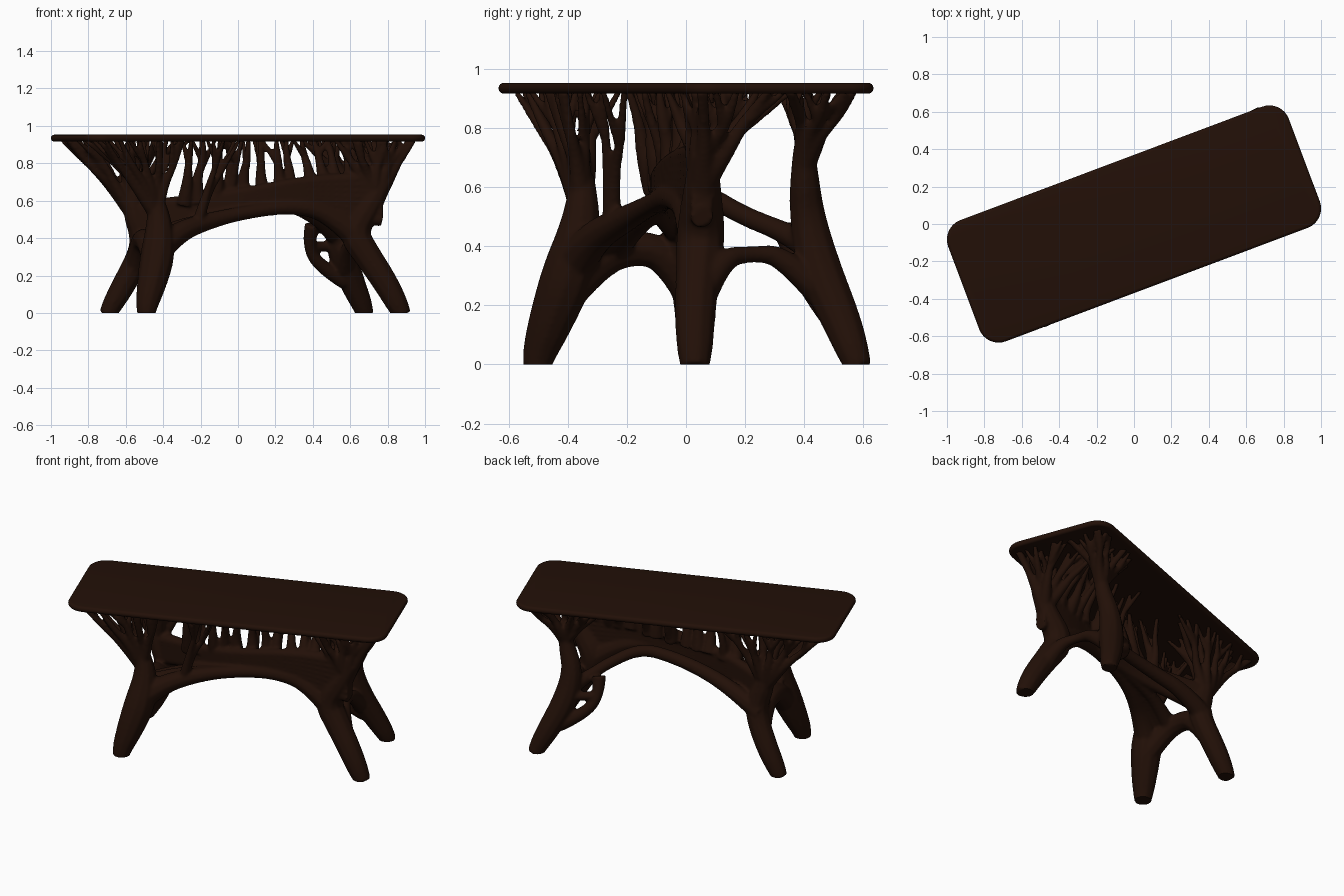
import bpy, bmesh, math, random
from mathutils import Vector, Matrix

if "Cube" in bpy.data.objects:
    bpy.data.objects.remove(bpy.data.objects["Cube"])

random.seed(7)
ANG = math.radians(20.6)
ROT = Matrix.Rotation(ANG, 3, 'Z')

wood = bpy.data.materials.new("dark_wood")
wood.diffuse_color = (0.016, 0.005, 0.0022, 1)
wood.use_nodes = True
wood.node_tree.nodes["Principled BSDF"].inputs["Base Color"].default_value = wood.diffuse_color

# ---- table top: rounded slab turned about z ----
bm = bmesh.new()
bmesh.ops.create_cube(bm, size=1)
bmesh.ops.scale(bm, verts=bm.verts, vec=(1.945, 0.692, 0.036))
upright = [e for e in bm.edges if abs(e.verts[0].co.z - e.verts[1].co.z) > 0.01]
bmesh.ops.bevel(bm, geom=upright, offset=0.11, segments=8, profile=0.5, affect='EDGES')
rims = [e for e in bm.edges if abs(e.verts[0].co.z - e.verts[1].co.z) < 0.001]
bmesh.ops.bevel(bm, geom=rims, offset=0.017, segments=4, profile=0.5, affect='EDGES')
bmesh.ops.rotate(bm, verts=bm.verts, matrix=ROT, cent=(0, 0, 0))
bmesh.ops.translate(bm, verts=bm.verts, vec=(0, 0, 0.935))
me = bpy.data.meshes.new("table_top")
bm.to_mesh(me)
bm.free()
top = bpy.data.objects.new("table_top", me)
bpy.context.collection.objects.link(top)
me.materials.append(wood)

# ---- all grown wood is drawn as tapered tubes, then fused ----
cu = bpy.data.curves.new("grown_wood", 'CURVE')
cu.dimensions = '3D'
cu.bevel_depth = 1.0
cu.bevel_resolution = 3
cu.use_fill_caps = True


def tube(pts):
    """pts: (x, y, z, radius) control points"""
    s = cu.splines.new('NURBS')
    s.points.add(len(pts) - 1)
    for p, q in zip(s.points, pts):
        p.co = (q[0], q[1], q[2], 1)
        p.radius = q[3]
    s.order_u = min(3, len(pts))
    s.use_endpoint_u = True
    s.resolution_u = 6


def tip(u, v):
    return ROT @ Vector((u, v, 0.925))


def branch(root, r, end, twigs=2):
    """strand from root to the table underside, with side twigs"""
    a, b = Vector(root), Vector(end)
    d = b - a
    side = Vector((random.uniform(-1, 1), random.uniform(-1, 1), 0)) * 0.02
    m1 = a + d * 0.35 + side + Vector((-d.x, -d.y, 0)) * 0.06
    m2 = a + d * 0.7 - side * 0.6
    tube([(*a, r), (*m1, r * 0.62), (*m2, r * 0.45), (*b, 0.013)])
    for k in range(twigs):
        s = a.lerp(b, random.uniform(0.5, 0.72))
        w = random.uniform(0, 2 * math.pi)
        e = ROT.transposed() @ (b + Vector((math.cos(w), math.sin(w), 0)) * 0.075)
        e.x = max(-0.9, min(0.9, e.x))
        e.y = max(-0.29, min(0.29, e.y))
        e = ROT @ e
        tube([(*s, r * 0.42), (*(s.lerp(e, 0.55)), 0.015), (*e, 0.011)])


# four splayed legs with their trunks
tube([(-.49, -.505, -.012, .048), (-.49, -.50, .03, .058), (-.465, -.46, .14, .078),
      (-.43, -.40, .30, .095), (-.42, -.36, .45, .075), (-.43, -.35, .56, .055), (-.45, -.35, .64, .04)])
tube([(-.70, .03, -.012, .045), (-.68, .03, .03, .056), (-.61, .03, .15, .066), (-.52, .01, .32, .068),
      (-.51, -.01, .42, .07), (-.56, -.02, .54, .06), (-.575, -.02, .66, .04)])
tube([(.68, .585, -.012, .045), (.67, .57, .03, .055), (.62, .53, .14, .068), (.55, .45, .32, .078),
      (.53, .41, .50, .062), (.58, .40, .64, .05), (.60, .40, .75, .035)])
tube([(.88, .03, -.012, .048), (.86, .03, .03, .06), (.79, .03, .16, .07), (.69, .04, .31, .075),
      (.61, .05, .43, .085), (.71, .055, .58, .068), (.79, .06, .72, .045)])

# looped root with two holes on the back right leg
tube([(.40, .33, .47, .045), (.37, .36, .37, .03), (.43, .42, .25, .036), (.57, .49, .17, .045)])
tube([(.38, .37, .36, .026), (.54, .46, .35, .03)])

# long arches bowing toward the centre, meeting in the middle
tube([(-.42, -.38, .34, .075), (-.33, -.32, .43, .06), (-.15, -.20, .495, .045),
      (.05, -.12, .54, .036), (.30, -.05, .575, .04), (.50, .02, .53, .055), (.65, .05, .40, .08)])
tube([(-.54, .01, .36, .06), (-.38, .03, .46, .05), (-.15, .01, .52, .042), (.08, .02, .56, .038),
      (.28, .06, .58, .036), (.42, .20, .50, .034), (.47, .33, .45, .036), (.53, .42, .40, .05)])

# short arches at both ends
tube([(-.43, -.41, .24, .07), (-.47, -.30, .36, .065), (-.50, -.17, .40, .06),
      (-.52, -.06, .37, .06), (-.55, .01, .25, .06)])
tube([(.73, .05, .24, .06), (.68, .12, .36, .04), (.63, .22, .375, .025),
      (.59, .33, .37, .04), (.57, .46, .24, .055)])

# inner side of the front arch, thickened toward the left
for k in range(2):
    tube([(-.47, -.30 + .06 * k, .39, .05), (-.36, -.25 + .06 * k, .45, .04),
          (-.16, -.17 + .05 * k, .505, .034), (.08, -.09, .55, .03)])

# thick web standing on the arches, from the back left trunk to the front right trunk
for k in range(7):
    t = k / 6
    tube([(-.54, -.02, .44 + .12 * t, .045), (-.36, -.07, .48 + .11 * t, .03),
          (-.1, -.10, .52 + .10 * t, .03), (.12, -.08, .55 + .11 * t, .03),
          (.35, -.03, .57 + .13 * t, .032), (.55, .03, .54 + .17 * t, .04),
          (.77, .055, .50 + .22 * t, .04)])

# strands rising from the web, flared at the foot
for i in range(13):
    f = i / 12
    x = -.28 + f * .98 + random.uniform(-.02, .02)
    root = (x, -.10 + .15 * f, .58 + .12 * f)
    u = -.30 + f * .96
    branch(root, .045, tip(u, -.06 + random.uniform(-.05, .05)), 1)
    if i % 2:
        branch(root, .035, tip(u + .03, random.choice((-.14, .05))), 1)

# front left crown
A = (-.44, -.355, .53)
for u, v in [(-.89, -.25), (-.86, -.12), (-.78, -.28), (-.74, -.17), (-.66, -.26),
             (-.62, -.13), (-.54, -.27), (-.48, -.18), (-.42, -.28), (-.72, -.05)]:
    branch(A, .042, tip(u, v))
# slender forked strand standing on the front arch
branch((-.22, -.25, .46), .035, tip(-.17, -.24))
branch((-.22, -.25, .46), .035, tip(-.09, -.19))

# back left crown
B = (-.565, -.015, .53)
for u, v in [(-.90, .20), (-.88, .27), (-.80, .15), (-.74, .25), (-.64, .13),
             (-.60, .26), (-.50, .17), (-.42, .27), (-.36, .12), (-.28, .2), (-.46, .05)]:
    branch(B, .042, tip(u, v))

# front right crown
D = (.74, .055, .61)
for u, v in [(.90, -.27), (.91, -.16), (.80, -.27), (.78, -.15), (.70, -.27),
             (.62, -.18), (.56, -.27), (.90, -.04), (.74, -.02), (.64, .06), (.48, -.2)]:
    branch(D, .046, tip(u, v))

# back right crown
C = (.59, .40, .68)
for u, v in [(.90, .27), (.90, .17), (.82, .10), (.78, .27), (.70, .18),
             (.62, .27), (.56, .16), (.50, .26), (.44, .20)]:
    branch(C, .042, tip(u, v))

# ---- fuse the tubes into one smooth body ----
tmp = bpy.data.objects.new("tubes", cu)
bpy.context.collection.objects.link(tmp)
dg = bpy.context.evaluated_depsgraph_get()
mesh = bpy.data.meshes.new_from_object(tmp.evaluated_get(dg))
bpy.data.objects.remove(tmp)
bm = bmesh.new()
bm.from_mesh(mesh)
bmesh.ops.remove_doubles(bm, verts=bm.verts, dist=1e-5)
bm.to_mesh(mesh)
bm.free()
base = bpy.data.objects.new("branching_base", mesh)
bpy.context.collection.objects.link(base)
rm = base.modifiers.new("fuse", 'REMESH')
rm.mode = 'VOXEL'
rm.voxel_size = 0.009
sm = base.modifiers.new("soften", 'SMOOTH')
sm.factor = 0.5
sm.iterations = 5
dg = bpy.context.evaluated_depsgraph_get()
fused = bpy.data.meshes.new_from_object(base.evaluated_get(dg))
base.modifiers.clear()

# flat feet on the floor
bm = bmesh.new()
bm.from_mesh(fused)
bmesh.ops.bisect_plane(bm, geom=bm.verts[:] + bm.edges[:] + bm.faces[:], dist=1e-5,
                       plane_co=(0, 0, 0), plane_no=(0, 0, 1), clear_inner=True)
bmesh.ops.holes_fill(bm, edges=[e for e in bm.edges if e.is_boundary], sides=0)
bm.to_mesh(fused)
bm.free()
base.data = fused
fused.materials.clear()
fused.materials.append(wood)

for ob in (top, base):
    bpy.ops.object.select_all(action='DESELECT')
    ob.select_set(True)
    bpy.context.view_layer.objects.active = ob
    bpy.ops.object.shade_smooth_by_angle(angle=math.radians(50))
